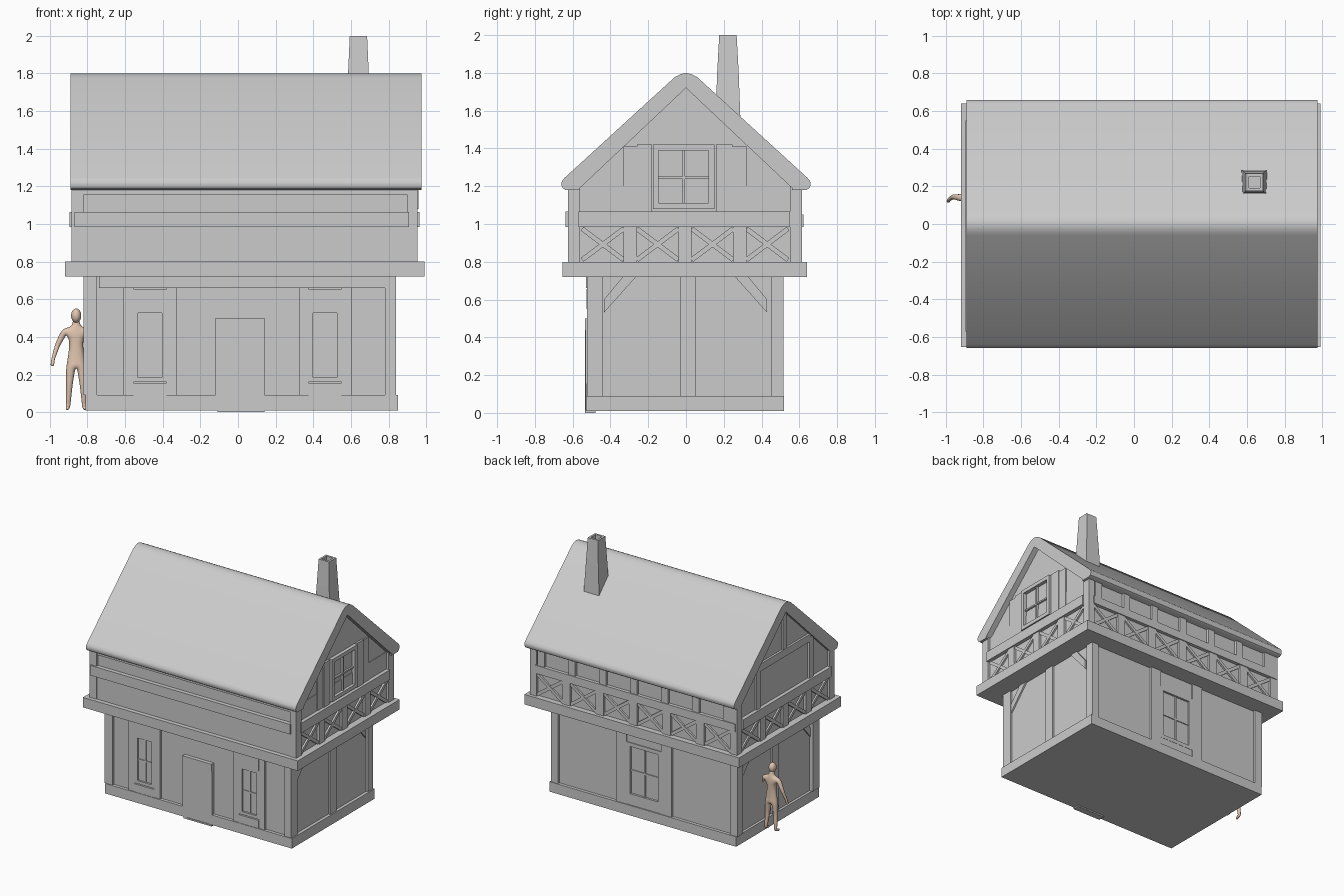
import bpy, bmesh, math
from mathutils import Vector

if "Cube" in bpy.data.objects:
    bpy.data.objects.remove(bpy.data.objects["Cube"])

# each wall face maps (u along wall, d outwards, z up) to world space
SIDES = {
    "front": lambda u, d, z: (u, -d, z),
    "back": lambda u, d, z: (u, d, z),
    "right": lambda u, d, z: (d, u, z),
    "left": lambda u, d, z: (-d, u, z),
}


def prism(name, side, pts, d0, d1):
    """Extrude a (u, z) outline from depth d0 to d1."""
    f = SIDES[side]
    bm = bmesh.new()
    a = [bm.verts.new(f(u, d0, z)) for u, z in pts]
    b = [bm.verts.new(f(u, d1, z)) for u, z in pts]
    bm.faces.new(a)
    bm.faces.new(b)
    n = len(pts)
    for i in range(n):
        bm.faces.new((a[i], a[(i + 1) % n], b[(i + 1) % n], b[i]))
    bmesh.ops.recalc_face_normals(bm, faces=bm.faces)
    me = bpy.data.meshes.new(name)
    bm.to_mesh(me)
    bm.free()
    ob = bpy.data.objects.new(name, me)
    bpy.context.collection.objects.link(ob)
    return ob


def rect(name, side, u0, u1, z0, z1, d0, d1):
    return prism(name, side, [(u0, z0), (u1, z0), (u1, z1), (u0, z1)], d0, d1)


def bar(name, side, p, q, w, d0, d1):
    p, q = Vector(p), Vector(q)
    t = (q - p).normalized() * w / 2
    n = Vector((-t.y, t.x))
    return prism(name, side, [p + n, p - n, q - n, q + n], d0, d1)


def box(name, x0, x1, y0, y1, z0, z1):
    return rect(name, "back", x0, x1, z0, z1, y0, y1)


def window(name, side, u0, u1, z0, z1, d, w=0.03, out=0.02):
    rect(name + "_frame", side, u0, u0 + w, z0, z1, d, d + out)
    rect(name + "_frame", side, u1 - w, u1, z0, z1, d, d + out)
    rect(name + "_frame", side, u0 + w, u1 - w, z0, z0 + w, d, d + out)
    rect(name + "_frame", side, u0 + w, u1 - w, z1 - w, z1, d, d + out)
    um, zm = (u0 + u1) / 2, (z0 + z1) / 2 - 0.005
    rect(name + "_muntin", side, um - .006, um + .006, z0 + w, z1 - w, d, d + out * .6)
    rect(name + "_muntin", side, u0 + w, u1 - w, zm - .006, zm + .006, d, d + out * .55)


def cross_row(side, u0, u1, n, d, gap=0.07):
    """Row of framed X panels below the middle rail."""
    z0, z1 = 0.80, 0.985
    pitch = (u1 - u0 + gap) / n
    for i in range(n):
        a = u0 + i * pitch
        b = a + pitch - gap
        bar("cross_brace", side, (a, z0 + .01), (b, z1 - .01), .025, d, d + .014)
        bar("cross_brace", side, (a, z1 - .01), (b, z0 + .01), .025, d, d + .012)
        if i < n - 1:
            rect("cross_post", side, b, b + gap, z0, z1, d, d + .02)


# lower storey: plinth and walls
box("plinth", -.81, .85, -.53, .52, .01, .09)
box("lower_wall", -.79, .825, -.505, .495, .09, .74)
for x0, x1 in ((-.82, -.75), (.78, .84)):
    for y0, y1 in ((-.525, -.44), (.45, .515)):
        box("corner_post", x0, x1, y0, y1, .09, .72)

# front windows with side posts, head and apron boards
rect("front_head_beam", "front", -.74, .78, .66, .72, .5, .53)
for c in (-.468, .463):
    for s in (-1, 1):
        a, b = sorted((c + s * .088, c + s * .14))
        rect("window_post", "front", a, b, .09, .66, .5, .522)
    rect("window_head_board", "front", c - .088, c + .088, .55, .655, .5, .526)
    rect("window_apron", "front", c - .088, c + .088, .09, .155, .5, .526)
    window("front_window", "front", c - .088, c + .088, .16, .55, .5, .024)

# door and its frame
rect("door_frame_left", "front", -.12, -.08, .01, .5, .5, .536)
rect("door_frame_top", "front", -.08, .14, .44, .5, .5, .536)
rect("door_frame_right", "front", .12, .14, .01, .44, .5, .533)
rect("door", "front", -.08, .12, .01, .44, .5, .531)
rect("door_step", "front", -.11, .14, 0, .012, .48, .536)

# back window bay
for a, b in ((-.23, -.14), (.17, .26)):
    rect("back_window_post", "back", a, b, .09, .72, .49, .515)
rect("back_window_head", "back", -.14, .17, .59, .72, .49, .505)
rect("back_window_apron", "back", -.14, .17, .09, .15, .49, .51)
window("back_window", "back", -.14, .17, .15, .59, .49, .03, .022)

# side posts and corner braces
for side, d in (("right", .82), ("left", .785)):
    rect("side_post", side, -.03, .05, .09, .72, d, d + .02)
    for s, u in ((-1, -.435), (1, .43)):
        prism("side_brace", side, [(u, .53), (u, .60), (u - s * .10, .72),
                                   (u - s * .17, .72)], d, d + .018)

# jetty slab and upper walls with gables
box("jetty", -.92, .99, -.655, .64, .72, .80)
box("upper_wall", -.865, .935, -.605, .595, .80, 1.2)
gable = [(-.56, 1.1), (.56, 1.1), (.56, 1.21), (0, 1.74), (-.56, 1.21)]
prism("gable_wall", "right", gable, -.865, .93)
for x0, x1 in ((-.885, -.82), (.90, .955)):
    for y0, y1 in ((-.625, -.56), (.55, .615)):
        box("upper_corner_post", x0, x1, y0, y1, .80, 1.2)

# front upper band: flat panel with rail
rect("front_band", "front", -.82, .90, .80, .985, .6, .62)
rect("front_rail", "front", -.87, .91, .985, 1.065, .6, .638)
rect("front_wall_plate", "front", -.82, .90, 1.155, 1.2, .6, .62)

# back upper band: crosses, rail and small panels
cross_row("back", -.82, .90, 6, .595)
rect("back_rail", "back", -.87, .91, .985, 1.05, .59, .622)
for i in range(7):
    u = -.82 + i * .275
    rect("back_stud", "back", u, u + .06, 1.05, 1.2, .59, .615)

# side bands and gable timbers
for side, d in (("right", .935), ("left", .865)):
    cross_row(side, -.55, .54, 4, d)
    rect("side_rail", side, -.57, .55, .985, 1.065, d - .01, d + .03)

for a, b in ((-.38, -.26), (-.26, -.18), (.16, .245), (.245, .32)):
    h = min(1.42, 1.70 - .945 * max(abs(a), abs(b)))
    inner = abs(a + b) < .46
    rect("gable_board", "right", a, b, 1.065, max(h, 1.41),
         .92, .945 if inner else .939) if abs(a) < .35 else rect(
        "gable_board", "right", -.33, b, 1.065, 1.41, .92, .939)
window("gable_window", "right", -.175, .15, 1.08, 1.42, .928, .03, .03)

for a in (-.36, .31):
    rect("left_gable_post", "left", a, a + .05, 1.065, 1.39, .855, .88)
rect("left_gable_tie", "left", -.33, .33, 1.36, 1.42, .855, .882)
rect("left_king_post", "left", -.025, .025, 1.42, 1.70, .855, .88)

# roof: rounded ridge and eaves
half = [(.03, 1.793), (.06, 1.777), (.64, 1.247), (.657, 1.228), (.66, 1.208),
        (.653, 1.19), (.638, 1.18), (.56, 1.18), (.56, 1.192)]
outline = [(0, 1.8)] + half + [(0, 1.72)] + [(-y, z) for y, z in reversed(half)]
roof = prism("roof", "right", outline, -.89, .975)

# tapered hollow chimney
bm = bmesh.new()
rings = []
for hx, hy, z in ((.072, .068, 1.5), (.055, .057, 1.8), (.046, .046, 2.0),
                  (.03, .03, 2.0), (.03, .03, 1.93)):
    rings.append([bm.verts.new((.64 + sx * hx, .222 + sy * hy, z))
                  for sx, sy in ((-1, -1), (1, -1), (1, 1), (-1, 1))])
for r, s in zip(rings, rings[1:]):
    for i in range(4):
        j = (i + 1) % 4
        bm.faces.new((r[i], r[j], s[j], s[i]))
bm.faces.new(rings[-1])
bm.faces.new(rings[0][::-1])
me = bpy.data.meshes.new("chimney")
bm.to_mesh(me)
bm.free()
bpy.context.collection.objects.link(bpy.data.objects.new("chimney", me))

# standing figure: skinned skeleton plus head
skin = bpy.data.materials.new("skin_tone")
skin.diffuse_color = (.75, .56, .43, 1)
skin.use_nodes = True
skin.node_tree.nodes["Principled BSDF"].inputs["Base Color"].default_value = skin.diffuse_color
CX, CY = -.86, .14
pts = [(0, 0, .29, .038, .03), (0, 0, .345, .038, .028), (0, 0, .42, .046, .034),
       (0, 0, .455, .022, .02), (0, -.005, .50, .017, .017)]
edges = [(0, 1), (1, 2), (2, 3), (3, 4)]
limbs = ((2, [(.062, 0, .43, .02), (.10, .005, .355, .014), (.122, -.01, .285, .010),
              (.128, -.02, .245, .010)]),
         (0, [(.028, 0, .25, .028), (.036, 0, .15, .019), (.043, .012, .03, .012),
              (.047, -.03, .018, .009)]))
for s in (-1, 1):
    for root, chain in limbs:
        prev = root
        for x, y, z, r in chain:
            pts.append((s * x, y, z, r, r))
            edges.append((prev, len(pts) - 1))
            prev = len(pts) - 1
me = bpy.data.meshes.new("figure_body")
me.from_pydata([(CX + p[0], CY + p[1], p[2]) for p in pts], edges, [])
body = bpy.data.objects.new("figure_body", me)
bpy.context.collection.objects.link(body)
mod = body.modifiers.new("skin", "SKIN")
mod.use_smooth_shade = True
for v, p in zip(me.skin_vertices[0].data, pts):
    v.radius = (p[3], p[4])
me.skin_vertices[0].data[0].use_root = True
body.modifiers.new("smooth", "SUBSURF").levels = 2
body.modifiers["smooth"].render_levels = 2
me.materials.append(skin)
bpy.ops.mesh.primitive_uv_sphere_add(segments=20, ring_count=12, radius=1,
                                     location=(CX, CY - .012, .513))
head = bpy.context.object
head.name = "figure_head"
head.scale = (.027, .033, .038)
head.data.materials.append(skin)
bpy.ops.object.shade_smooth()

# smooth the rounded roof while keeping its edges sharp
bpy.ops.object.select_all(action="DESELECT")
roof.select_set(True)
bpy.context.view_layer.objects.active = roof
bpy.ops.object.shade_smooth_by_angle(angle=math.radians(35))
